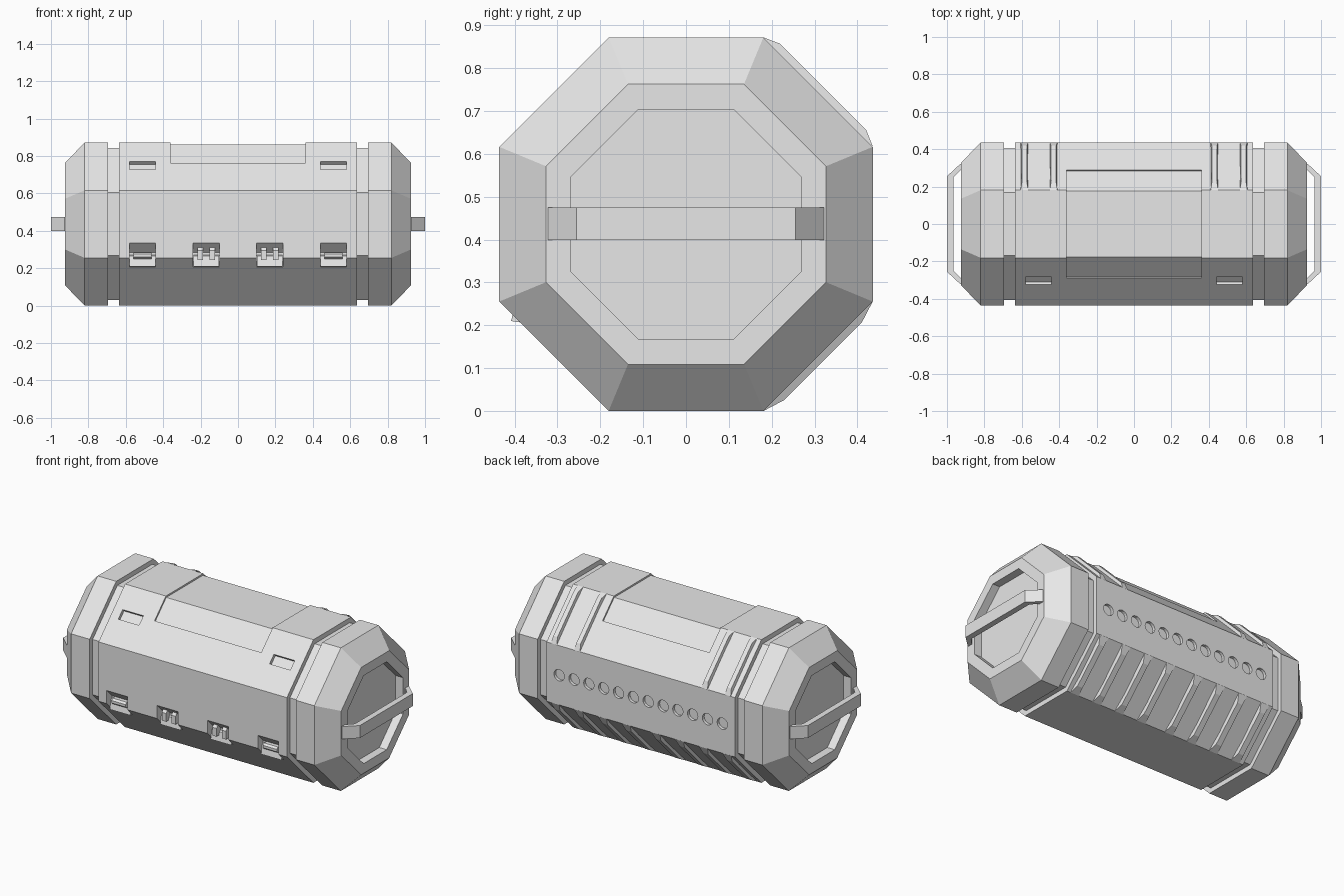
import bpy, bmesh, math
from mathutils import Matrix, Vector

cube = bpy.data.objects.get("Cube")
if cube:
    bpy.data.objects.remove(cube, do_unlink=True)

R, MID = 0.436, 0.436           # flat radius and axis height of the octagonal case
HALF = R * math.tan(math.pi / 8)

grey = bpy.data.materials.new("light_grey")
grey.use_nodes = True
grey.diffuse_color = (0.8, 0.8, 0.8, 1)
grey.node_tree.nodes["Principled BSDF"].inputs["Base Color"].default_value = (0.8, 0.8, 0.8, 1)


def finish(name, bm):
    bmesh.ops.recalc_face_normals(bm, faces=bm.faces)
    mesh = bpy.data.meshes.new(name)
    bm.to_mesh(mesh)
    bm.free()
    mesh.materials.append(grey)
    obj = bpy.data.objects.new(name, mesh)
    bpy.context.collection.objects.link(obj)
    return obj


def loft(bm, rings):
    """Skin a list of equal point rings and close both ends."""
    loops = [[bm.verts.new(p) for p in ring] for ring in rings]
    for a, b in zip(loops, loops[1:]):
        for i in range(len(a)):
            j = (i + 1) % len(a)
            bm.faces.new((a[i], a[j], b[j], b[i]))
    bm.faces.new(loops[0])
    bm.faces.new(loops[-1])


def prism(bm, pts, x, width):
    """Extrude a (y, z) profile along x, centred on x."""
    loft(bm, [[(x + s * width / 2, y, z) for y, z in pts] for s in (-1, 1)])


def octagon(x, r):
    c = r / math.cos(math.pi / 8)
    angles = [math.pi / 8 + i * math.pi / 4 for i in range(8)]
    return [(x, c * math.cos(a), MID + c * math.sin(a)) for a in angles]


# Octagonal case: recessed ends, bevelled caps, grooves and centre section
half = [(0.875, 0.268), (0.925, 0.268), (0.925, 0.327), (0.82, R),
        (0.695, R), (0.695, 0.407), (0.635, 0.407), (0.635, R)]
bm = bmesh.new()
loft(bm, [octagon(x, r) for x, r in half] + [octagon(-x, r) for x, r in reversed(half)])
case = finish("case", bm)

# Cutters for the sunken details
cut = bmesh.new()
k, depth = math.sqrt(0.5), 0.01
inner = R - depth
inner_half = inner * math.tan(math.pi / 8)
edge = Vector((0.29, MID + R - (0.29 - HALF)))
diag = Vector((k, k))
e_in, e_out = edge - diag * depth, edge + diag * 0.1
side = [(inner_half, MID + inner), tuple(e_in), tuple(e_out), (HALF + 0.1, MID + R + 0.1)]
prism(cut, side + [(-y, z) for y, z in reversed(side)], 0, 0.72)      # lid panel

for s in (-1, 1):
    # Slots on the upper front slope
    top, low = Vector((-0.283, 0.770)), Vector((-0.325, 0.728))
    out = Vector((-k, k))
    prism(cut, [tuple(top + out * 0.05), tuple(top - out * 0.02),
                tuple(low - out * 0.02), tuple(low + out * 0.05)], s * 0.51, 0.14)
    # Latch notches across the lower front edge
    for x in (0.17, 0.51):
        prism(cut, [(-0.466, 0.365), (-0.386, 0.285), (-0.386, 0.206), (-0.466, 0.206)],
              s * x, 0.14)

# Row of round dimples along the back
for i in range(12):
    spot = Matrix.Translation((-0.55 + 0.1 * i, R, MID)) @ Matrix.Rotation(math.pi / 2, 4, 'X')
    bmesh.ops.create_cone(cut, cap_ends=True, segments=16, radius1=0.035, radius2=0.035,
                          depth=0.036, matrix=spot)
cutter = finish("detail_cutter", cut)
cutter.hide_render = True

mod = case.modifiers.new("details", 'BOOLEAN')
mod.operation, mod.solver, mod.object = 'DIFFERENCE', 'EXACT', cutter
bpy.context.view_layer.update()
carved = bpy.data.meshes.new_from_object(case.evaluated_get(bpy.context.evaluated_depsgraph_get()))
case.modifiers.clear()
case.data = carved
bpy.data.objects.remove(cutter, do_unlink=True)


# Raised ribs on the rear slopes, with chamfered sides
def rib(bm, pts, x, width, chamfer):
    def ring(s):
        return [(x + s * (width / 2 - (chamfer if 0 < i < 3 else 0)), y, z)
                for i, (y, z) in enumerate(pts)]
    loft(bm, [ring(-1), ring(1)])


upper = [(HALF, 0.872), (0.22, 0.857), (0.42, 0.657), (R, 0.617), (0.29, 0.74)]
lower = [(HALF, 0.0), (0.228, 0.025), (0.411, 0.208), (R, 0.256), (0.29, 0.13)]
bm = bmesh.new()
for s in (-1, 1):
    for x in (0.43, 0.586):
        rib(bm, upper, s * x, 0.04, 0.006)
finish("upper_rear_ribs", bm)
bm = bmesh.new()
for s in (-1, 1):
    for i in range(4):
        rib(bm, lower, s * (0.1 + 0.16 * i), 0.06, 0.012)
finish("lower_rear_ribs", bm)

# Latches in the front notches
plates, hooks, bars = bmesh.new(), bmesh.new(), bmesh.new()
for s in (-1, 1):
    for x in (0.17, 0.51):
        prism(plates, [(-0.38, 0.275), (-0.396, 0.265), (-0.408, 0.21), (-0.38, 0.206)],
              s * x, 0.138)
    for dx in (-0.032, 0.032):
        prism(hooks, [(-0.38, 0.31), (-0.412, 0.31), (-0.424, 0.295), (-0.424, 0.245),
                      (-0.38, 0.245)], s * 0.17 + dx, 0.028)
    prism(bars, [(-0.38, 0.285), (-0.41, 0.285), (-0.422, 0.275), (-0.422, 0.26),
                 (-0.41, 0.25), (-0.38, 0.25)], s * 0.51, 0.095)
finish("latch_plates", plates)
finish("latch_hooks", hooks)
finish("latch_bars", bars)

# Carrying handles across each end
arc = [(0.915, 0.322), (0.928, 0.322), (1.0, 0.255)]
inside = [(0.964, 0.25), (0.928, 0.288), (0.915, 0.288)]
for s, name in ((1, "left_handle"), (-1, "right_handle")):
    outline = [(x, -y) for x, y in arc] + [(x, y) for x, y in reversed(arc)]
    outline += [(x, y) for x, y in reversed(inside)] + [(x, -y) for x, y in inside]
    bm = bmesh.new()
    loft(bm, [[(s * x, y, z) for x, y in outline] for z in (0.399, 0.475)])
    finish(name, bm)
